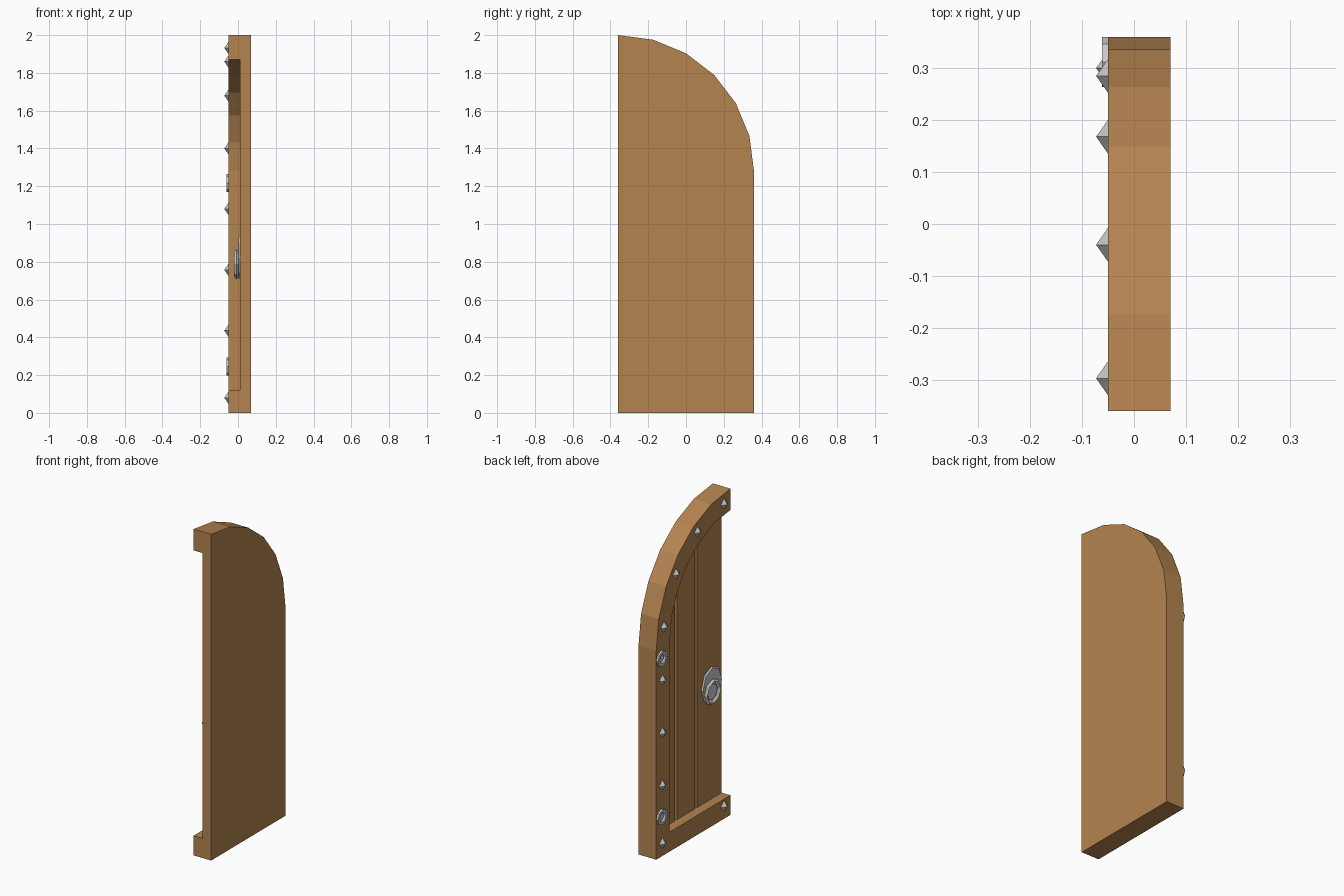
import bpy, bmesh, math

if "Cube" in bpy.data.objects:
    bpy.data.objects.remove(bpy.data.objects["Cube"])

R, SPRING, EDGE = 0.72, 1.28, -0.36   # arch radius, spring height, straight meeting edge

wood = bpy.data.materials.new("wood")
wood.diffuse_color = (0.46, 0.23, 0.08, 1)
wood.use_nodes = True
wood.node_tree.nodes["Principled BSDF"].inputs["Base Color"].default_value = wood.diffuse_color


def finish(name, bm, mat=None):
    bmesh.ops.remove_doubles(bm, verts=bm.verts, dist=1e-5)
    bmesh.ops.recalc_face_normals(bm, faces=bm.faces)
    me = bpy.data.meshes.new(name)
    bm.to_mesh(me)
    bm.free()
    ob = bpy.data.objects.new(name, me)
    bpy.context.collection.objects.link(ob)
    if mat:
        me.materials.append(mat)
    return ob


def arch(r, n=6):
    """Quarter arch points (y, z) from the spring line to the top."""
    return [(EDGE + r * math.cos(i * math.pi / 2 / n),
             SPRING + r * math.sin(i * math.pi / 2 / n)) for i in range(n + 1)]


def extrude(name, pts, x0, x1):
    bm = bmesh.new()
    f = bm.faces.new([bm.verts.new((x0, y, z)) for y, z in pts])
    g = bmesh.ops.extrude_face_region(bm, geom=[f])
    bmesh.ops.translate(bm, vec=(x1 - x0, 0, 0),
                        verts=[v for v in g["geom"] if isinstance(v, bmesh.types.BMVert)])
    return finish(name, bm, wood)


def lathe(name, profile, n, loc, turn=0.0, sy=1.0, closed=False):
    """Spin (radius, height) points around an axis pointing to -x."""
    bm = bmesh.new()
    rings = []
    for i in range(n):
        a = turn + 2 * math.pi * i / n
        rings.append([bm.verts.new((loc[0] - h, loc[1] + sy * r * math.cos(a),
                                    loc[2] + r * math.sin(a))) for r, h in profile])
    m = len(profile)
    for i in range(n):
        p, q = rings[i], rings[(i + 1) % n]
        for j in range(m if closed else m - 1):
            k = (j + 1) % m
            bm.faces.new((p[j], p[k], q[k], q[j]))
    return finish(name, bm)


# Solid arched back
extrude("back_panel", [(EDGE, 0), (0.36, 0)] + arch(R), 0.03, 0.07)

# Raised frame: bottom rail, outer stile and arch in one outline
inner = arch(0.59)
extrude("frame", [(EDGE, 0), (0.36, 0)] + arch(R) + inner[::-1]
        + [(inner[0][0], 0.12), (EDGE, 0.12)], -0.05, 0.03)

# Planks, their ends tucked behind the frame
for i, (a, b) in enumerate([(-0.36, -0.12), (-0.10, 0.075), (0.095, 0.28)]):
    ya, yb = [SPRING + math.sqrt(0.66 ** 2 - (y - EDGE) ** 2) for y in (a, b)]
    extrude(f"plank_{i + 1}", [(a, 0.06), (b, 0.06), (b, yb), (a, ya)], 0.01, 0.035)

# Pyramid studs along the frame
studs = [(-0.297, 0.08), (0.30, 0.08), (0.30, 0.435), (0.30, 0.757), (0.30, 1.08),
         (0.285, 1.40), (0.168, 1.68), (-0.04, 1.86), (-0.297, 1.932)]
for i, (y, z) in enumerate(studs):
    lathe(f"stud_{i + 1}", [(0, 0), (0.034, 0), (0, 0.024)], 4, (-0.049, y, z))

# Round hinge bosses with a sunk centre
for i, z in enumerate((0.245, 1.217)):
    lathe(f"hinge_boss_{i + 1}", [(0, 0), (0.048, 0), (0.048, 0.013), (0.03, 0.013),
                                  (0.02, 0.004), (0, 0.004)], 8, (-0.049, 0.312, z))

# Pull handle: back plate and hanging ring
lathe("handle_plate", [(0, 0), (0.115, 0), (0.105, 0.01), (0, 0.01)], 8,
      (0.012, -0.26, 0.82), sy=0.87)
lathe("handle_ring", [(0.048, 0.0), (0.066, -0.012), (0.079, 0.0), (0.066, 0.012)], 8,
      (-0.008, -0.245, 0.787), closed=True)
